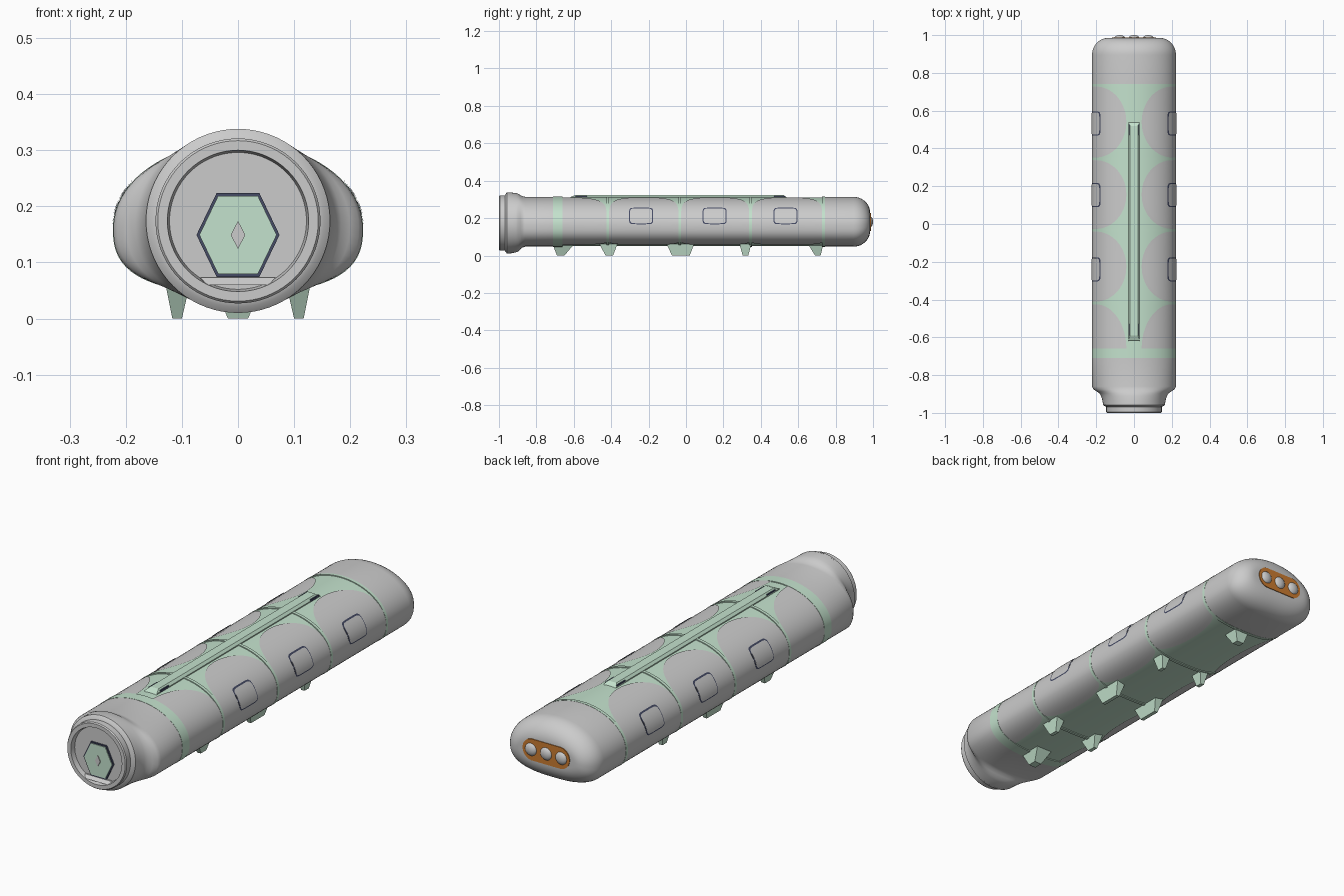
import bpy, bmesh
from math import sin, cos, pi, sqrt, acos, asin

if "Cube" in bpy.data.objects:
    bpy.data.objects.remove(bpy.data.objects["Cube"])

W, ZC, UP, DOWN, N = 0.219, 0.162, 0.149, 0.112, 2.7


def material(name, rgb):
    m = bpy.data.materials.new(name)
    m.diffuse_color = (*rgb, 1)
    m.use_nodes = True
    m.node_tree.nodes["Principled BSDF"].inputs["Base Color"].default_value = m.diffuse_color
    return m


MINT = material("mint", (0.55, 0.76, 0.61))
NAVY = material("navy", (0.06, 0.07, 0.13))
ORANGE = material("orange", (0.60, 0.20, 0.03))


def make(name, verts, faces, mat=None, angle=35):
    me = bpy.data.meshes.new(name)
    me.from_pydata(verts, [], faces)
    bm = bmesh.new()
    bm.from_mesh(me)
    bmesh.ops.recalc_face_normals(bm, faces=bm.faces)
    bm.to_mesh(me)
    bm.free()
    if mat:
        me.materials.append(mat)
    ob = bpy.data.objects.new(name, me)
    bpy.context.collection.objects.link(ob)
    bpy.context.view_layer.objects.active = ob
    ob.select_set(True)
    if angle:
        bpy.ops.object.shade_smooth_by_angle(angle=angle * pi / 180)
    ob.select_set(False)
    return ob


def loft(name, rings, mat=None, angle=35):
    n = len(rings[0])
    faces = [(i * n + j, i * n + (j + 1) % n, (i + 1) * n + (j + 1) % n, (i + 1) * n + j)
             for i in range(len(rings) - 1) for j in range(n)]
    faces += [tuple(range(n)), tuple(range((len(rings) - 1) * n, len(rings) * n))]
    return make(name, [p for r in rings for p in r], faces, mat, angle)


# Hull cross-section: round top, flattened bottom
def hull(a, y, off=0.0):
    c, s = cos(a), sin(a)
    if s >= 0:
        return ((W + off) * c, y, ZC + (UP + off) * s)
    x = (W + off) * abs(c) ** (2 / N)
    return (x if c > 0 else -x, y, ZC - (DOWN + off) * abs(s) ** (2 / N))


ANGLES = [2 * pi * i / 72 for i in range(72)]


def ring(y, off=0.0):
    return [hull(a, y, off) for a in ANGLES]


def circle(r, y, zc=0.174):
    return [(r * cos(a), y, zc + r * sin(a)) for a in ANGLES]


def mix(y, t):
    return [tuple(p + (q - p) * t for p, q in zip(u, v))
            for u, v in zip(ring(y, 0.003), circle(0.164, y))]


# Curved plate on the hull, between two angles that vary along y; mirrored to both sides
def plate(name, y0, y1, lo, hi, off, mat=None, rows=32, cols=20):
    for side, sx in (("right", 1), ("left", -1)):
        verts = []
        for i in range(rows + 1):
            y = y0 + (y1 - y0) * (1 - cos(pi * i / rows)) / 2
            for j in range(cols + 1):
                x, yy, z = hull(lo(y) + (hi(y) - lo(y)) * j / cols, y, off)
                verts.append((x * sx, yy, z))
        k = cols + 1
        faces = [(i * k + j, i * k + j + 1, (i + 1) * k + j + 1, (i + 1) * k + j)
                 for i in range(rows) for j in range(cols)]
        ob = make(name + "_" + side, verts, faces, mat)
        # make sure normals point away from the axis
        me = ob.data
        p = me.polygons[len(me.polygons) // 2]
        if p.normal.x * sx < 0:
            me.flip_normals()


def prism(name, pts, y0, y1, mat=None):
    return loft(name, [[(x, y, z) for x, z in pts] for y in (y0, y1)], mat, 0)


# Mint core and bands
loft("core", [ring(-0.73), ring(0.75)], MINT)
for i, (a, b) in enumerate([(-0.71, -0.66), (-0.425, -0.411), (-0.04, -0.026),
                            (0.338, 0.352), (0.728, 0.742)]):
    loft(f"band_{i}", [ring(a, 0.004), ring(b, 0.004)], MINT)

# Grey scalloped side panels: (start, end, arc centre, arc half-length)
for i, (a, b, c, h) in enumerate([(-0.66, -0.425, -0.66, 0.235), (-0.411, -0.04, -0.2255, 0.1855),
                                  (-0.026, 0.338, 0.156, 0.182), (0.352, 0.728, 0.54, 0.188)]):
    def arc(y, c=c, h=h):
        return sqrt(max(0, 1 - ((y - c) / h) ** 2))
    plate(f"side_panel_{i}", a, b,
          lambda y: -acos(((0.17 - 0.05 * arc(y)) / W) ** (N / 2)),
          lambda y: acos((0.2 - 0.16 * arc(y)) / W), 0.003)

# Rounded side windows with dark outline
for i, c in enumerate((-0.24, 0.153, 0.532)):
    for part, hw, hh, off, mat in (("frame", 0.064, 0.043, 0.0045, NAVY), ("window", 0.059, 0.038, 0.006, None)):
        def half(y, c=c, hw=hw, hh=hh):
            return hh * max(0, 1 - abs((y - c) / hw) ** 7) ** (1 / 7)
        plate(f"side_{part}_{i}", c - hw, c + hw,
              lambda y: asin((0.21 - half(y) - ZC) / UP),
              lambda y: asin((0.21 + half(y) - ZC) / UP), off, mat, 24, 8)

# Rear cap with a rounded end
cap = [ring(0.742, 0.003)]
for i in range(11):
    t = i * pi / 20
    d = 0.085 * (1 - cos(t))
    cap.append([(x * (0.222 - d) / 0.222, 0.895 + 0.09 * sin(t), 0.18 + (z - 0.18) * (0.13 - d) / 0.13)
                for x, _, z in ring(0, 0.003)])
loft("rear_cap", cap)

# Orange rear plate and three round studs
pill = []
for i in range(32):
    a = 2 * pi * i / 32 - pi / 2 + pi / 32
    pill.append(((0.068 if cos(a) > 0 else -0.068) + 0.048 * cos(a), 0.18 + 0.048 * sin(a)))
prism("rear_plate", pill, 0.97, 0.988, ORANGE)
for i, x in enumerate((-0.075, 0, 0.075)):
    rings = [[(x + 0.029 * cos(t) * cos(a), 0.984 + 0.016 * sin(t), 0.18 + 0.029 * cos(t) * sin(a))
              for a in ANGLES[::3]] for t in (0, 0.3, 0.6, 0.9, 1.2, 1.45)]
    loft(f"stud_{i}", rings)

# Front section blending from hull to round neck
loft("front_neck", [ring(-0.71, 0.003)] + [mix(y, t) for y, t in (
    (-0.86, 0), (-0.875, 0.12), (-0.886, 0.4), (-0.896, 0.66), (-0.91, 0.82), (-0.935, 0.95), (-0.955, 1))])
loft("front_collar", [circle(r, y) for r, y in (
    (0.164, -0.95), (0.164, -0.957), (0.153, -0.966), (0.147, -0.968), (0.147, -0.995), (0.143, -1.0),
    (0.126, -1.0), (0.122, -0.978), (0.01, -0.978))])

# Front hexagon port, diamond and ledge
def hexagon(s):
    return [(x * s, 0.149 + z * s) for x, z in
            ((0.074, 0), (0.038, 0.075), (-0.038, 0.075), (-0.074, 0), (-0.038, -0.075), (0.038, -0.075))]


prism("hex_frame", hexagon(1), -0.985, -0.97, NAVY)
prism("hex_port", hexagon(0.93), -0.988, -0.97, MINT)
prism("port_diamond", [(0.013, 0.149), (0, 0.174), (-0.013, 0.149), (0, 0.124)], -0.991, -0.98)
loft("front_ledge", [[(-0.067, -0.975, 0.073), (0.067, -0.975, 0.073), (0.067, -0.975, 0.06), (-0.067, -0.975, 0.06)],
                     [(-0.067, -0.985, 0.073), (0.067, -0.985, 0.073), (0.055, -0.998, 0.06), (-0.055, -0.998, 0.06)]],
     None, 0)

# Top spine with sloped ends and dark slots
loft("top_spine", [[(-w, a, z), (w, a, z), (w, b, z), (-w, b, z)]
                   for w, a, b, z in ((0.03, -0.625, 0.545, 0.30), (0.03, -0.615, 0.535, 0.314),
                                      (0.02, -0.59, 0.52, 0.324))], MINT, 0)
for i, y in enumerate((-0.56, 0.5)):
    for side in (-1, 1):
        x = side * 0.027
        prism(f"spine_slot_{i}_{side}", [(x - 0.003, 0.30), (x + 0.003, 0.30), (x + 0.003, 0.319), (x - 0.003, 0.319)],
              y - 0.03, y + 0.03, NAVY)


# Tapered feet: pairs in the middle, single centred ones at the ends
def foot(name, tx, bx, top, bot):
    loft(name, [[(x[0], y[0], z), (x[1], y[0], z), (x[1], y[1], z), (x[0], y[1], z)]
                for x, y, z in ((tx, top, 0.065), (bx, bot, 0.0))], MINT, 0)


for i, (top, bot) in enumerate((((-0.465, -0.365), (-0.43, -0.39)), ((-0.105, 0.045), (-0.075, 0.02)),
                                ((0.285, 0.35), (0.303, 0.333)))):
    for side in (-1, 1):
        foot(f"foot_{i}_{side}", (side * 0.085, side * 0.13), (side * 0.1, side * 0.117), top, bot)
foot("front_foot", (-0.045, 0.045), (-0.018, 0.018), (-0.715, -0.595), (-0.69, -0.65))
foot("rear_foot", (-0.04, 0.04), (-0.018, 0.018), (0.65, 0.735), (0.69, 0.72))
